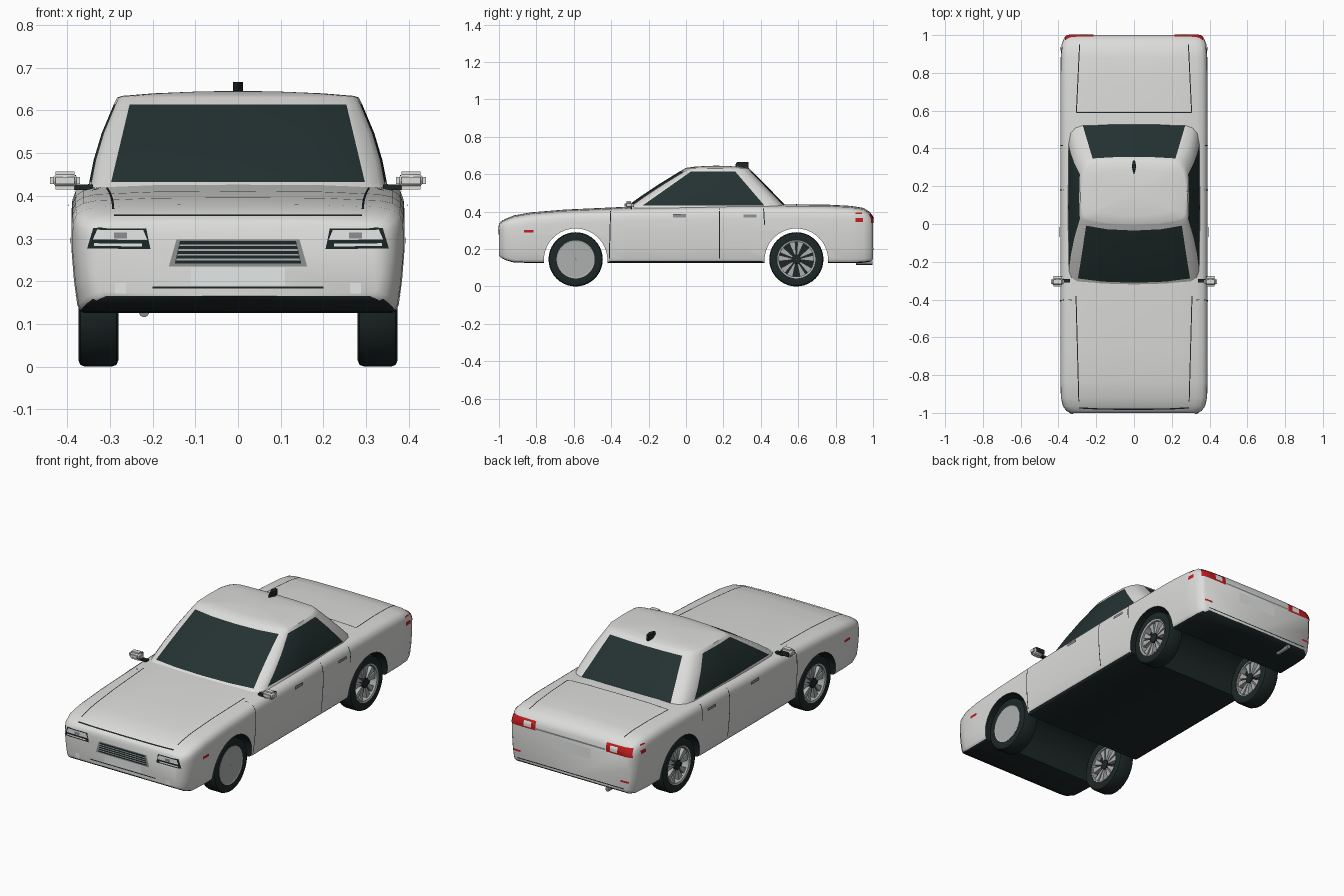
import bpy, bmesh, math
from mathutils import Vector, Matrix
from mathutils.bvhtree import BVHTree

if "Cube" in bpy.data.objects:
    bpy.data.objects.remove(bpy.data.objects["Cube"])


def mat(name, r, g, b):
    m = bpy.data.materials.new(name)
    m.diffuse_color = (r, g, b, 1)
    m.use_nodes = True
    m.node_tree.nodes["Principled BSDF"].inputs["Base Color"].default_value = m.diffuse_color
    return m


WHITE = mat("body_white", .72, .72, .71)
GLASS = mat("dark_glass", .018, .032, .032)
BLACK = mat("black_rubber", .012, .02, .02)
RIM = mat("rim_grey", .42, .43, .43)
GREY = mat("trim_grey", .27, .28, .28)
RED = mat("lamp_red", .55, .012, .015)
LENS = mat("lens_white", .85, .86, .86)


def make(name, bm, *mats, fix=True):
    if fix:
        bmesh.ops.recalc_face_normals(bm, faces=bm.faces)
    me = bpy.data.meshes.new(name)
    bm.to_mesh(me)
    bm.free()
    for m in mats:
        me.materials.append(m)
    ob = bpy.data.objects.new(name, me)
    bpy.context.collection.objects.link(ob)
    return ob


def loft(bm, rings):
    """Bridge closed rings of points; returns (faces by row, vertex rings)."""
    vs = [[bm.verts.new(p) for p in r] for r in rings]
    rows = []
    for a, b in zip(vs, vs[1:]):
        n = len(a)
        rows.append([bm.faces.new((a[i], a[(i + 1) % n], b[(i + 1) % n], b[i])) for i in range(n)])
    return rows, vs


def box(bm, c, size, mi=0, rot=Matrix()):
    r = bmesh.ops.create_cube(bm, size=1, matrix=rot @ Matrix.Translation(c) @ Matrix.Diagonal((*size, 1)))
    for f in {f for v in r["verts"] for f in v.link_faces}:
        f.material_index = mi


# --- body shell: lofted sections along y (y, half width, bottom, top)
STATIONS = [(-1, .335, .165, .335), (-.99, .358, .155, .347), (-.965, .376, .141, .362),
            (-.92, .387, .128, .38), (-.83, .39, .126, .396), (-.65, .39, .125, .411),
            (-.3, .39, .125, .427), (.3, .39, .125, .44), (.75, .39, .125, .438),
            (.88, .388, .125, .431), (.95, .384, .127, .42), (.985, .37, .133, .397), (1, .352, .145, .37)]
SECTION = [(0, 1), (.5, .995), (.85, .975), (.93, .95), (.975, .91), (.995, .84), (1, .75), (1, .55),
           (.985, .28), (.965, .07), (.95, .02), (.925, 0), (0, 0)]
FULL = SECTION + [(-x, z) for x, z in SECTION[-2:0:-1]]
bm = bmesh.new()
_, vs = loft(bm, [[(x * w, y, zb + z * (zt - zb)) for x, z in FULL] for y, w, zb, zt in STATIONS])
bm.faces.new(vs[0])
bm.faces.new(vs[-1])
bmesh.ops.recalc_face_normals(bm, faces=bm.faces)
bvh = BVHTree.FromBMesh(bm)
body = make("body_shell", bm, WHITE, BLACK)

# --- wheel arches cut right across the body
AXLES = (-.59, .59)
for y in AXLES:
    bm = bmesh.new()
    bmesh.ops.create_cone(bm, cap_ends=True, segments=56, radius1=.17, radius2=.17, depth=1.2,
                          matrix=Matrix.Translation((0, y, .14)) @ Matrix.Rotation(math.pi / 2, 4, 'Y'))
    cutter = make("arch_cutter", bm)
    cutter.hide_render = True
    mod = body.modifiers.new("arch", 'BOOLEAN')
    mod.operation, mod.solver, mod.object = 'DIFFERENCE', 'EXACT', cutter
    bpy.context.view_layer.objects.active = body
    bpy.ops.object.modifier_apply(modifier=mod.name)
    bpy.data.objects.remove(cutter)
for p in body.data.polygons:
    c = p.center
    inside = any(math.hypot(c.y - y, c.z - .14) < .1715 for y in AXLES) and abs(p.normal.x) < .5
    p.material_index = 1 if inside or p.normal.z < -.6 else 0


# --- cabin: rings from sill to roof, window faces chosen by ring index
def cabin_ring(t):
    def L(a, b):
        return a + (b - a) * t
    k = .04 * t * (1 - t)
    half = [(0, L(-.328, -.008) - k), (L(.17, .14), L(-.322, -.001) - k), (L(.30, .25), L(-.305, .018) - k),
            (L(.33, .268) + k, L(-.285, .028)), (L(.345, .279) + k, L(-.25, .048)),
            (L(.35, .283) + k, L(.08, .14)), (L(.347, .279) + k, L(.43, .25)),
            (L(.337, .265) + k, L(.49, .295)), (L(.312, .243) + k, L(.52, .322)),
            (L(.275, .215), L(.535, .332)), (L(.14, .11), L(.543, .338)), (0, L(.546, .34))]
    return half + [(-x, y) for x, y in half[-2:0:-1]]


LEVELS = [0, .06, .3, .6, .925, 1]
rings = [[(x, y, .42 + .21 * t) for x, y in cabin_ring(t)] for t in LEVELS]
rings += [[(x * s, .16 + (y - .16) * s, z) for x, y in cabin_ring(1)]
          for s, z in ((.96, .634), (.7, .64), (.35, .644))]
bm = bmesh.new()
rows, vs = loft(bm, rings)
top = bm.verts.new((0, .16, .646))
n = len(vs[-1])
for i in range(n):
    bm.faces.new((vs[-1][i], vs[-1][(i + 1) % n], top))
for row in rows[1:4]:
    for i, f in enumerate(row):
        if min(i, n - 1 - i) in (0, 1, 4, 5, 9, 10):
            f.material_index = 1
make("cabin", bm, WHITE, GLASS)

# --- thin plates projected onto the body
VIEW = {"front": (lambda a, b: (a, -2, b), (0, 1, 0)), "rear": (lambda a, b: (a, 2, b), (0, -1, 0)),
        "side": (lambda a, b: (2, a, b), (-1, 0, 0)), "top": (lambda a, b: (a, b, 2), (0, 0, -1))}


def plate(name, view, corners, m, nu=8, nv=4, lift=.003, mirror=True):
    """Quad given by 4 corners in the view plane, draped over the body."""
    place, d = VIEW[view]
    d = Vector(d)
    a, b, c, e = [Vector(p) for p in corners]
    bm = bmesh.new()
    for s in ((1, -1) if mirror else (1,)):
        grid = []
        for j in range(nv + 1):
            for i in range(nu + 1):
                p = a.lerp(b, i / nu).lerp(e.lerp(c, i / nu), j / nv)
                o = Vector(place(p.x, p.y))
                hit, nrm = bvh.ray_cast(o, d)[:2]
                if hit is None:
                    hit, nrm = bvh.find_nearest(o + d)[:2]
                q = hit + nrm * lift
                grid.append(bm.verts.new((q.x * s, q.y, q.z)))
        for j in range(nv):
            for i in range(nu):
                k = j * (nu + 1) + i
                f = bm.faces.new((grid[k], grid[k + 1], grid[k + nu + 2], grid[k + nu + 1]))
                f.normal_update()
                if f.normal.dot(Vector((d.x * s, d.y, d.z))) > 0:
                    f.normal_flip()
    return make(name, bm, m, fix=False)


def rect(x0, x1, z0, z1):
    return [(x0, z0), (x1, z0), (x1, z1), (x0, z1)]


def line(name, view, p, q, m=BLACK, w=.005, mirror=True):
    p, q = Vector(p), Vector(q)
    o = (q - p).orthogonal().normalized() * w / 2
    plate(name, view, [p - o, q - o, q + o, p + o], m, 16, 1, .002, mirror)


# front face
plate("headlight_surround", "front", [(.205, .275), (.352, .277), (.338, .324), (.215, .324)], BLACK, 12, 6)
plate("headlight_lens", "front", [(.212, .296), (.338, .298), (.328, .32), (.222, .32)], LENS, 10, 3, .005)
plate("headlight_lower_lens", "front", [(.225, .281), (.335, .283), (.335, .289), (.225, .288)], LENS, 8, 1, .005)
plate("headlight_reflector", "front", rect(.26, .29, .3, .314), GREY, 2, 2, .007)
plate("grille_frame", "front", [(-.162, .235), (.162, .235), (.144, .298), (-.144, .298)], GREY, mirror=False)
plate("grille", "front", [(-.148, .241), (.148, .241), (.136, .294), (-.136, .294)], BLACK, lift=.005, mirror=False)
for z in (.251, .262, .273, .284):
    w = .148 - (z - .241) * .23
    plate("grille_bar", "front", rect(-w, w, z - .002, z + .002), RIM, 4, 1, .007, False)
plate("front_plate", "front", rect(-.11, .11, .19, .232), LENS, lift=.002, mirror=False)
plate("fog_light", "front", rect(.262, .288, .171, .196), LENS, 2, 2)
line("bumper_line", "front", (-.2, .185), (.2, .185), mirror=False)
line("bonnet_front_seam", "front", (-.29, .353), (.29, .353), w=.004, mirror=False)

# bonnet and boot seams
line("bonnet_side_seam", "top", (.307, -.38), (.292, -.94))
line("boot_side_seam", "top", (.305, .59), (.288, .95))
line("boot_front_seam", "top", (-.305, .59), (.305, .59), mirror=False)

# sides
line("door_front_seam", "side", (-.41, .15), (-.403, .415))
line("door_middle_seam", "side", (.18, .15), (.18, .415))
line("door_rear_seam", "side", (.42, .33), (.415, .415))
line("sill_strip", "side", (-.41, .132), (.41, .132), w=.008)
plate("front_side_marker", "side", rect(-.865, -.815, .288, .302), RED, 2, 1)
plate("rear_side_lamp", "side", rect(.905, .945, .345, .365), RED, 3, 2)
plate("rear_side_strip", "side", rect(.905, .94, .387, .394), RED, 3, 1)
for y in (-.035, .343):
    plate("door_handle", "side", rect(y - .035, y + .035, .369, .384), GREY, 2, 1, .008)

# rear face
plate("tail_lamp", "rear", [(.215, .338), (.368, .338), (.362, .384), (.215, .384)], RED, 10, 6)
plate("reversing_lamp", "rear", rect(.24, .285, .347, .374), LENS, 4, 4, .005)
plate("boot_trim", "rear", rect(-.21, .21, .343, .352), GREY, 8, 1, mirror=False)
plate("rear_plate", "rear", rect(-.12, .12, .27, .325), LENS, lift=.002, mirror=False)
plate("rear_reflector", "rear", rect(.305, .35, .195, .205), RED, 4, 1)
line("rear_bumper_line", "rear", (-.325, .16), (.325, .16), mirror=False)


# --- wheels
def lathe(bm, profile, mi, seg=40):
    rs = [[(x, r * math.cos(a), r * math.sin(a)) for r, x in profile]
          for a in (2 * math.pi * i / seg for i in range(seg + 1))]
    rows, _ = loft(bm, rs)
    for f in sum(rows, []):
        f.material_index = mi


def wheel(name, s, y, covered):
    bm = bmesh.new()
    lathe(bm, [(.1, .286), (.13, .28), (.141, .285), (.145, .296), (.145, .358), (.141, .369), (.13, .374), (.1, .37)], 0)
    lathe(bm, [(.093, .29), (.102, .288), (.102, .371), (.093, .368)], 1)
    lathe(bm, [(.001, .32), (.095, .32), (.095, .328), (.001, .328)], 0)
    lathe(bm, [(.001, .292), (.026, .292), (.026, .364), (.001, .366)], 0)
    # paired wedge spokes
    for k in range(5):
        for side in (-1, 1):
            a = math.radians(72 * k + 90 + 14 * side)
            h = math.radians(10)
            ring = [(r, a + g) for r, g in ((.024, -h), (.095, -h), (.095, h), (.024, h))]
            pts = [[(x, r * math.cos(t), r * math.sin(t)) for r, t in ring] for x in (.297, .357)]
            rows, v = loft(bm, pts)
            fs = rows[0] + [bm.faces.new(v[0]), bm.faces.new(v[1])]
            for f in fs:
                f.material_index = 1
    if covered:
        lathe(bm, [(.001, .362), (.098, .362), (.098, .369), (.001, .369)], 1)
    bmesh.ops.remove_doubles(bm, verts=bm.verts, dist=.0002)
    for v in bm.verts:
        v.co = (v.co.x * s, v.co.y + y, v.co.z + .145)
    make(name, bm, BLACK, RIM)


for label, y in zip(("front", "rear"), AXLES):
    for side, s in (("right", 1), ("left", -1)):
        wheel(f"{label}_{side}_wheel", s, y, label == "front" and s == 1)

# --- door mirrors
for side, s in (("right", 1), ("left", -1)):
    bm = bmesh.new()
    box(bm, (s * .405, -.305, .436), (.07, .05, .042))
    bmesh.ops.bevel(bm, geom=bm.edges[:], offset=.013, segments=3, affect='EDGES')
    box(bm, (s * .404, -.2795, .436), (.05, .002, .026), 1)
    box(bm, (s * .362, -.3, .42), (.045, .02, .012), 1)
    make(f"{side}_mirror", bm, WHITE, BLACK)

# --- roof fin antenna
bm = bmesh.new()
loft(bm, [[(x * .012, y, z) for x, y in ((0, y0), (1, .305), (.5, .335), (-.5, .335), (-1, .305))]
          for y0, z in ((.262, .63), (.265, .655), (.275, .666))])
bmesh.ops.holes_fill(bm, edges=bm.edges)
make("roof_antenna", bm, BLACK)

# --- exhaust pipe
bm = bmesh.new()
bmesh.ops.create_cone(bm, cap_ends=True, segments=16, radius1=.012, radius2=.012, depth=.09,
                      matrix=Matrix.Translation((-.22, .953, .128)) @ Matrix.Rotation(math.pi / 2, 4, 'X'))
make("exhaust_pipe", bm, GREY)

# --- smooth shading with sharp creases
for ob in bpy.context.scene.objects:
    ob.select_set(True)
bpy.context.view_layer.objects.active = body
bpy.ops.object.shade_smooth_by_angle(angle=math.radians(40))
